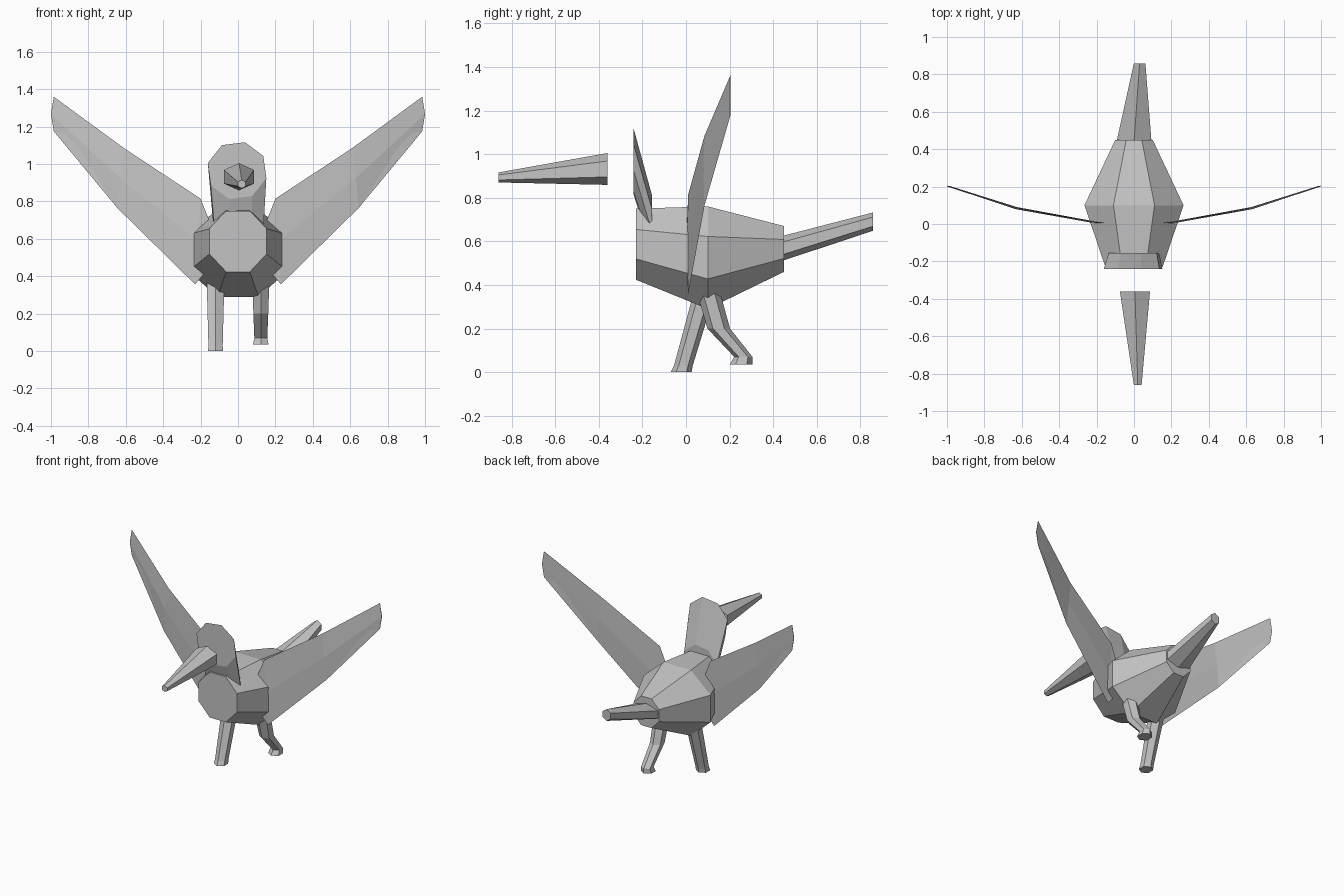
import bpy, bmesh, math
from mathutils import Vector

cube = bpy.data.objects.get("Cube")
if cube:
    bpy.data.objects.remove(cube, do_unlink=True)

grey = bpy.data.materials.new("plain_grey")
grey.use_nodes = True
colour = (0.55, 0.55, 0.55, 1)
grey.diffuse_color = colour
grey.node_tree.nodes["Principled BSDF"].inputs["Base Color"].default_value = colour


def ellipse(centre, u, v, sides, turn=0):
    """Ring of points around centre, spanned by half-axes u and v."""
    ring = []
    for i in range(sides):
        a = math.radians(turn) + math.tau * i / sides
        ring.append(Vector(centre) + Vector(u) * math.cos(a) + Vector(v) * math.sin(a))
    return ring


def upright(x, y, z, rx, rz, sides, turn=0):
    return ellipse((x, y, z), (rx, 0, 0), (0, 0, rz), sides, turn)


def level(x, y, z, rx, ry):
    return ellipse((x, y, z), (0, ry, 0), (rx, 0, 0), 6)


def loft(name, rings):
    """Join rings with flat faces and cap both ends."""
    bm = bmesh.new()
    rows = [[bm.verts.new(p) for p in ring] for ring in rings]
    n = len(rows[0])
    for a, b in zip(rows, rows[1:]):
        for i in range(n):
            j = (i + 1) % n
            bm.faces.new((a[i], a[j], b[j], b[i]))
    bm.faces.new(rows[0])
    bm.faces.new(rows[-1])
    bmesh.ops.recalc_face_normals(bm, faces=bm.faces)
    mesh = bpy.data.meshes.new(name)
    bm.to_mesh(mesh)
    bm.free()
    mesh.materials.append(grey)
    obj = bpy.data.objects.new(name, mesh)
    bpy.context.collection.objects.link(obj)
    return obj


# Body: three flat-topped octagons (y, centre z, half width, half height)
flat = 1 / math.cos(math.pi / 8)
loft("body", [upright(0, y, z, rx * flat, rz * flat, 8, 22.5) for y, z, rx, rz in (
    (-0.23, 0.587, 0.153, 0.163),
    (0.1, 0.525, 0.265, 0.235),
    (0.45, 0.565, 0.1, 0.105))])

# Neck and head: a slanted octagonal tube with a flat face
loft("head", [upright(-0.005, -0.24, 0.965, 0.162, 0.157, 8, 30),
              upright(0, -0.155, 0.675, 0.14, 0.137, 8, 30)])

# Beak and tail: tapered hexagonal bars
loft("beak", [upright(0.005, -0.36, 0.932, 0.093, 0.073, 6, 90),
              upright(0.02, -0.86, 0.893, 0.024, 0.023, 6, 90)])
loft("tail", [upright(0, 0.44, 0.567, 0.108, 0.057, 6, 90),
              upright(0.03, 0.857, 0.69, 0.036, 0.042, 6, 90)])

# Legs: one straight, one bent back
loft("right_leg", [level(-0.12, y, z, r, ry) for y, z, r, ry in (
    (0.1, 0.42, 0.056, 0.05),
    (-0.012, 0.03, 0.044, 0.043),
    (-0.022, 0, 0.046, 0.048))])
loft("left_leg", [level(0.122, y, z, r, ry) for y, z, r, ry in (
    (0.105, 0.36, 0.052, 0.053),
    (0.15, 0.2, 0.046, 0.052),
    (0.263, 0.07, 0.04, 0.042),
    (0.253, 0.035, 0.048, 0.052))])

# Wings: thin lens sections (top x z, middle x, bottom x z, y, half thickness)
sections = (
    (0.15, 0.69, 0.15, 0.15, 0.45, 0.005, 0.003),
    (0.2, 0.815, 0.215, 0.23, 0.357, 0.01, 0.005),
    (0.61, 1.085, 0.63, 0.645, 0.765, 0.085, 0.006),
    (0.985, 1.36, 1.0, 0.985, 1.175, 0.203, 0.002))
for side, name in ((1, "left_wing"), (-1, "right_wing")):
    loft(name, [[(side * tx, y, tz), (side * mx, y - t, (tz + bz) / 2),
                 (side * bx, y, bz), (side * mx, y + t, (tz + bz) / 2)]
                for tx, tz, mx, bx, bz, y, t in sections])
